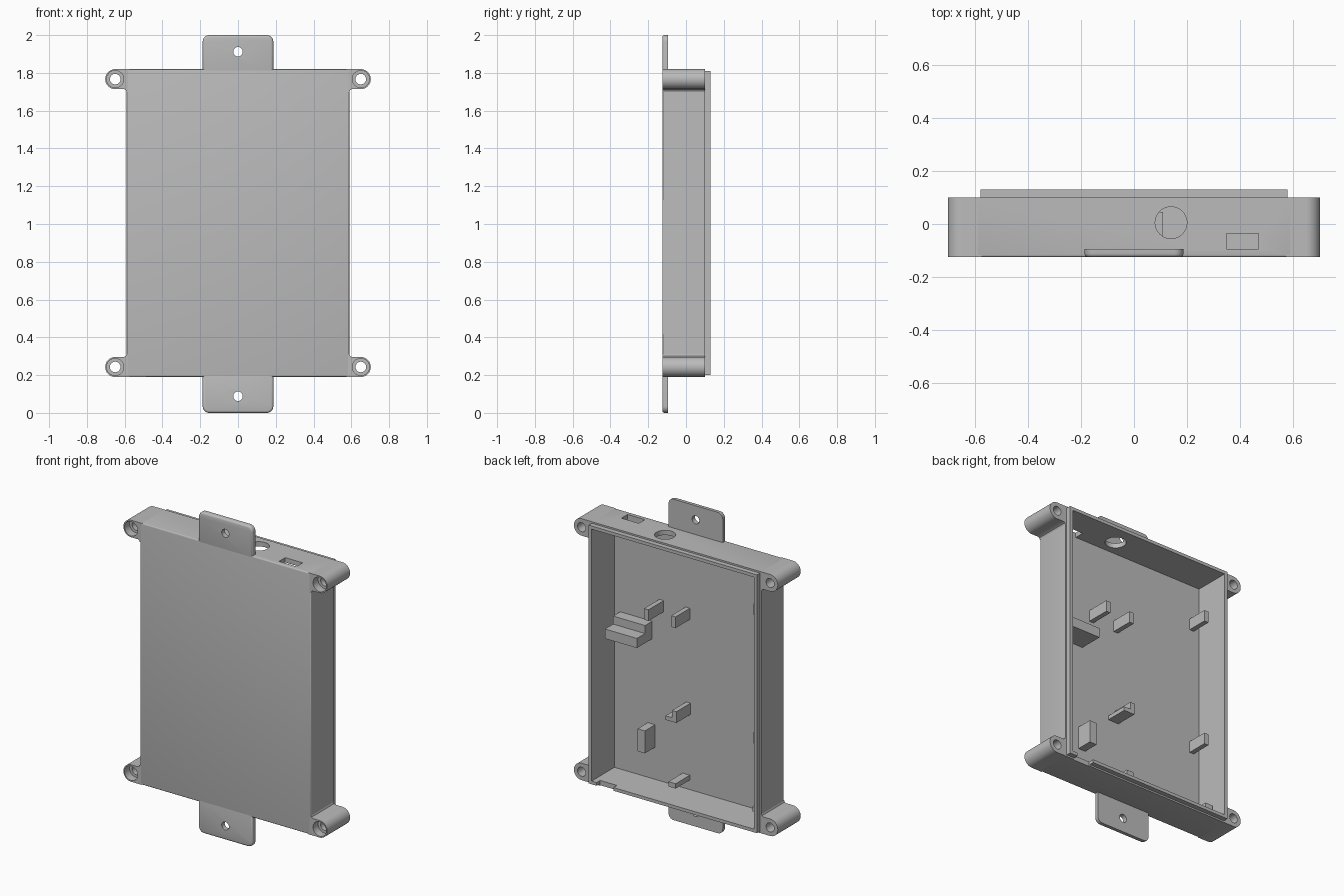
import bpy, bmesh, math
from mathutils import Vector

if "Cube" in bpy.data.objects:
    bpy.data.objects.remove(bpy.data.objects["Cube"])

grey = bpy.data.materials.new("plastic_grey")
grey.diffuse_color = (0.5, 0.5, 0.5, 1)
grey.use_nodes = True
grey.node_tree.nodes["Principled BSDF"].inputs["Base Color"].default_value = grey.diffuse_color
CZ = 1.005                      # mid height of the case
FRONT, FLOOR, RIM, LIP = -0.125, -0.095, 0.10, 0.13


def finish(bm, name):
    bmesh.ops.recalc_face_normals(bm, faces=bm.faces)
    me = bpy.data.meshes.new(name)
    bm.to_mesh(me)
    bm.free()
    me.materials.append(grey)
    ob = bpy.data.objects.new(name, me)
    bpy.context.collection.objects.link(ob)
    return ob


def prism(name, pts, y0, y1, bevel=0):
    """Extrude an x-z outline from y0 to y1, optionally rounding its front edge."""
    bm = bmesh.new()
    f = bm.faces.new([bm.verts.new((x, y0, z)) for x, z in pts])
    ext = bmesh.ops.extrude_face_region(bm, geom=[f], use_keep_orig=True)
    vs = [v for v in ext["geom"] if isinstance(v, bmesh.types.BMVert)]
    bmesh.ops.translate(bm, verts=vs, vec=(0, y1 - y0, 0))
    bmesh.ops.recalc_face_normals(bm, faces=bm.faces)
    if bevel:
        edges = [e for e in bm.edges if all(abs(v.co.y - y0) < 1e-5 for v in e.verts)]
        bmesh.ops.bevel(bm, geom=edges, offset=bevel, segments=3, profile=0.5,
                        affect='EDGES')
    return finish(bm, name)


def box(name, x0, x1, y0, y1, z0, z1, bevel=0):
    return prism(name, [(x0, z0), (x1, z0), (x1, z1), (x0, z1)], y0, y1, bevel)


def arc(cx, cz, r, a0, a1, n):
    return [(cx + r * math.cos(math.radians(a0 + (a1 - a0) * i / n)),
             cz + r * math.sin(math.radians(a0 + (a1 - a0) * i / n))) for i in range(n + 1)]


def disc(name, cx, cz, r, y0, y1, n=40):
    return prism(name, arc(cx, cz, r, 0, 360, n)[:-1], y0, y1)


def boolean(ob, other, op='DIFFERENCE'):
    bpy.context.view_layer.objects.active = ob
    m = ob.modifiers.new("cut", 'BOOLEAN')
    m.operation, m.object, m.solver = op, other, 'EXACT'
    bpy.ops.object.modifier_apply(modifier=m.name)
    bpy.data.objects.remove(other)


def smooth(ob):
    bpy.ops.object.select_all(action='DESELECT')
    ob.select_set(True)
    bpy.context.view_layer.objects.active = ob
    bpy.ops.object.shade_smooth_by_angle(angle=math.radians(35))


# Tray with raised lip around the open back
case = box("case", -0.59, 0.59, FRONT, RIM, 0.19, 1.82, 0.008)
boolean(case, box("lip", -0.58, 0.58, 0.0, LIP, 0.20, 1.81), 'UNION')
boolean(case, box("cavity", -0.56, 0.56, FLOOR, 0.3, 0.22, 1.79))
# Top wall openings: round cable hole and rectangular port
cable = disc("cable_hole", 0.14, -0.005, 0.06, -0.2, 0.2)
cable.rotation_euler.x = math.radians(90)
cable.location.z = 1.8
bpy.context.view_layer.update()
boolean(case, cable)
boolean(case, box("port", 0.35, 0.47, -0.095, -0.035, 1.70, 1.90))
# Notch in the lower lip
boolean(case, box("notch", 0.41, 0.525, 0.095, 0.2, 0.15, 0.25))
smooth(case)

# Four screw ears with counterbored holes
for sx, sn in ((1, "right"), (-1, "left")):
    for sz, zn in ((1, "upper"), (-1, "lower")):
        c = 0.762
        pts = [(0.575, c - 0.067), (0.59, c - 0.067), (0.594, c - 0.058), (0.603, c - 0.053)]
        pts += arc(0.65, c, 0.053, -90, 90, 20) + [(0.575, c + 0.053)]
        ear = prism(f"{zn}_{sn}_ear", [(sx * x, CZ + sz * z) for x, z in pts], FRONT, RIM)
        boolean(ear, disc("screw_hole", sx * 0.65, CZ + sz * c, 0.028, -0.3, 0.3))
        boolean(ear, disc("counterbore", sx * 0.65, CZ + sz * c, 0.045, -0.3, -0.075))
        smooth(ear)

# Mounting tabs at top and bottom
for sz, zn in ((1, "upper"), (-1, "lower")):
    r, w, h = 0.035, 0.187, 1.0
    pts = [(-w, 0.79), (w, 0.79)] + arc(w - r, h - r, r, 0, 90, 8)
    pts += arc(-w + r, h - r, r, 90, 180, 8)
    tab = prism(f"{zn}_mounting_tab", [(x, 1 + sz * z) for x, z in pts], FRONT, FLOOR, 0.012)
    boolean(tab, disc("tab_hole", 0, 1 + sz * 0.912, 0.025, -0.3, 0.3))
    smooth(tab)

# Board supports standing on the floor: x0, x1, height, z0, z1
supports = {
    "upper_post_a": (0.22, 0.25, 0.15, 1.28, 1.35),
    "upper_post_b": (0.04, 0.07, 0.14, 1.28, 1.35),
    "middle_post": (0.035, 0.065, 0.14, 0.69, 0.76),
    "middle_post_foot": (0.065, 0.11, 0.14, 0.69, 0.715),
    "lower_block": (0.28, 0.33, 0.10, 0.42, 0.56),
    "lower_post_right": (0.04, 0.09, 0.14, 0.28, 0.31),
    "lower_post_left": (-0.54, -0.49, 0.14, 0.28, 0.31),
    "side_post_upper": (-0.52, -0.49, 0.13, 1.50, 1.57),
    "side_post_lower": (-0.52, -0.49, 0.13, 0.70, 0.77),
    "step_tall": (0.30, 0.52, 0.15, 1.09, 1.15),
    "step_short": (0.30, 0.52, 0.07, 1.15, 1.20),
}
for name, (x0, x1, h, z0, z1) in supports.items():
    box(name, x0, x1, FLOOR - 0.01, FLOOR + h, z0, z1)
